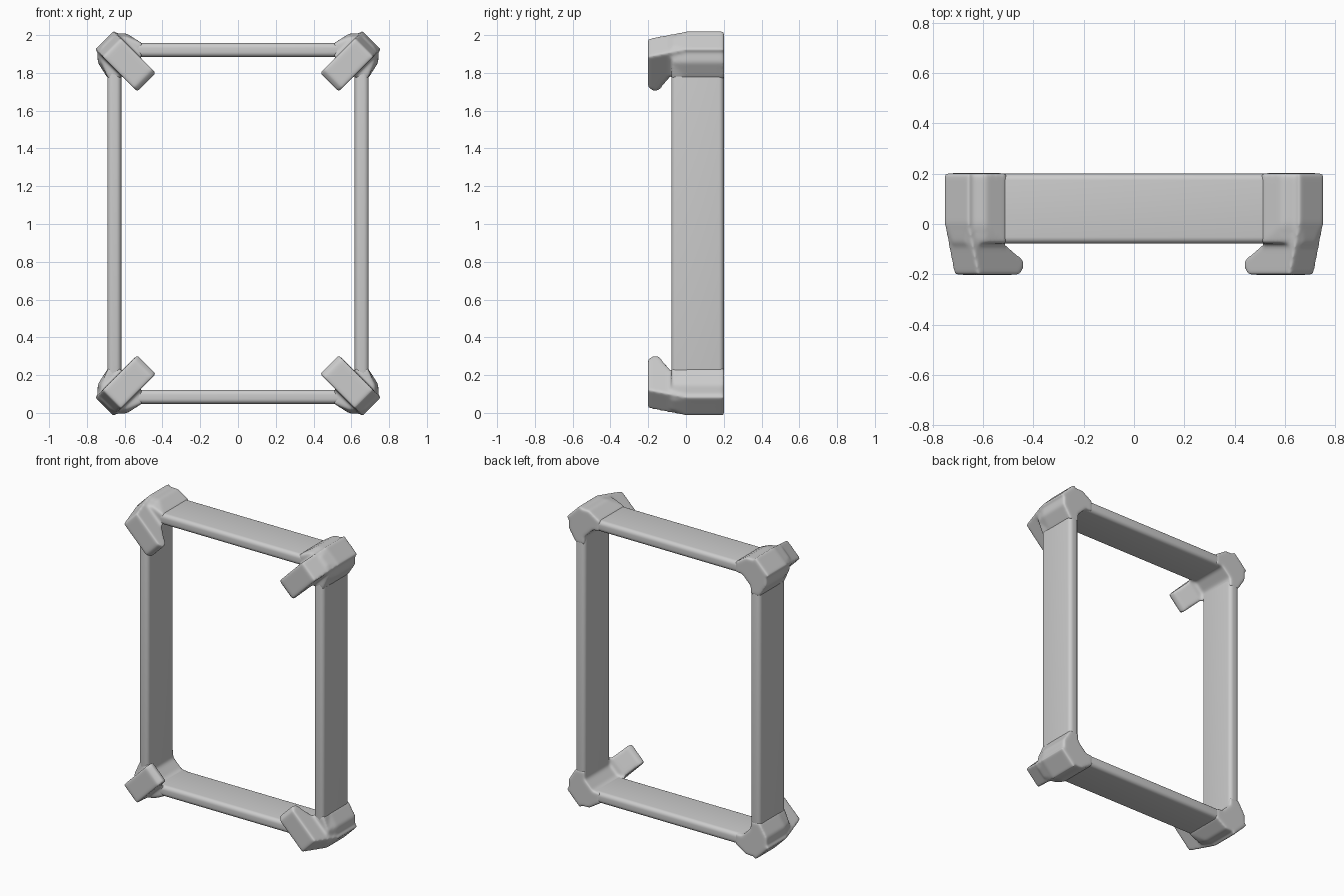
import bpy, bmesh, math
from mathutils import Vector

if "Cube" in bpy.data.objects:
    bpy.data.objects.remove(bpy.data.objects["Cube"])

CX, CZ, MID = 0.655, 0.918, 1.003   # bar centre lines measured from the frame middle


def finish(name, bm):
    bmesh.ops.recalc_face_normals(bm, faces=bm.faces)
    me = bpy.data.meshes.new(name)
    bm.to_mesh(me)
    bm.free()
    ob = bpy.data.objects.new(name, me)
    bpy.context.collection.objects.link(ob)
    ob.location = (0, 0, MID)
    return ob


def loft(bm, rings):
    rows = [[bm.verts.new(p) for p in r] for r in rings]
    n = len(rows[0])
    for r, s in zip(rows, rows[1:]):
        for i in range(n):
            bm.faces.new((r[i], r[(i + 1) % n], s[(i + 1) % n], s[i]))
    bm.faces.new(rows[0])
    bm.faces.new(rows[-1][::-1])


def mirror(ob, axes):
    m = ob.modifiers.new("mirror", 'MIRROR')
    m.use_axis = axes
    m.use_mirror_merge = False


# flat bars with rounded edges
def bar(name, size, pos, axes):
    bm = bmesh.new()
    bmesh.ops.create_cube(bm, size=1)
    for v in bm.verts:
        v.co = Vector(a * b for a, b in zip(v.co, size)) + Vector(pos)
    bmesh.ops.bevel(bm, geom=list(bm.edges), offset=0.026, segments=5,
                    profile=0.5, affect='EDGES')
    ob = finish(name, bm)
    mirror(ob, axes)
    bpy.ops.object.select_all(action='DESELECT')
    ob.select_set(True)
    bpy.context.view_layer.objects.active = ob
    bpy.ops.object.shade_smooth_by_angle(angle=math.radians(40))


bar("side_bar", (0.074, 0.278, 2 * CZ), (CX, 0.061, 0), (True, False, False))
bar("cross_bar", (2 * CX, 0.278, 0.074), (0, 0.061, CZ), (False, False, True))

# corner bracket: flared block around the joint
bm = bmesh.new()
outline = [(.034, -.15), (.088, -.065), (.088, .015), (.015, .088),
           (-.065, .088), (-.15, .034), (-.15, -.034), (-.095, -.038),
           (-.038, -.095), (-.034, -.15)]
loft(bm, [[(CX + min(a, c), y, CZ + min(b, c)) for a, b in outline]
          for y, c in ((0.202, 1), (0.0, 1), (-0.078, 0.07))])

# diagonal hook reaching in front of the frame (inward distance, y)
profile = [(-.074, .202), (-.074, .0), (-.018, -.202), (.215, -.202),
           (.245, -.175), (.235, -.14), (.125, -.075), (.05, -.06), (.03, .202)]
r = math.sqrt(0.5)
loft(bm, [[(CX + (t - d) * r, y, CZ - (t + d) * r) for d, y in profile]
          for t in (-0.07, 0.07)])
corner = finish("corner_hook", bm)
rm = corner.modifiers.new("blend", 'REMESH')
rm.mode = 'VOXEL'
rm.voxel_size = 0.008
rm.use_smooth_shade = True
sm = corner.modifiers.new("soften", 'SMOOTH')
sm.factor = 0.5
sm.iterations = 14
mirror(corner, (True, False, True))
